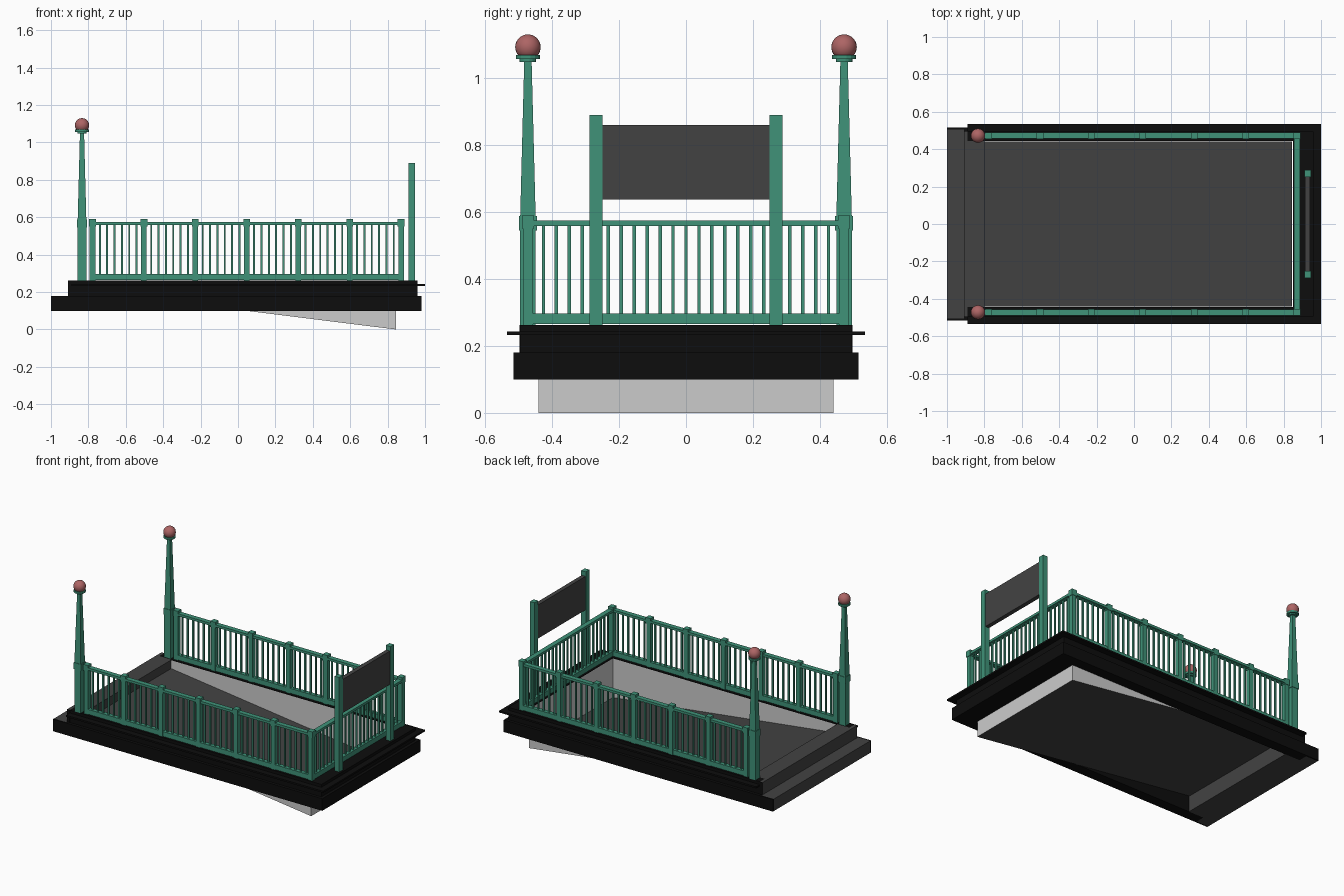
import bpy, bmesh, math
from mathutils import Matrix

if "Cube" in bpy.data.objects:
    bpy.data.objects.remove(bpy.data.objects["Cube"])


def material(name, rgb):
    m = bpy.data.materials.new(name)
    m.diffuse_color = (*rgb, 1)
    m.use_nodes = True
    m.node_tree.nodes["Principled BSDF"].inputs["Base Color"].default_value = m.diffuse_color
    return m


GREEN = material("green_paint", (0.05, 0.29, 0.19))
BLACK = material("black_stone", (0.004, 0.004, 0.004))
DARK = material("dark_grey", (0.055, 0.055, 0.055))
RED = material("red_glass", (0.42, 0.13, 0.13))


def box(bm, x0, x1, y0, y1, z0, z1):
    m = Matrix.Translation(((x0 + x1) / 2, (y0 + y1) / 2, (z0 + z1) / 2))
    bmesh.ops.create_cube(bm, size=1, matrix=m @ Matrix.Diagonal((x1 - x0, y1 - y0, z1 - z0, 1)))


def post(bm, x, y, w, z0, z1):
    box(bm, x - w / 2, x + w / 2, y - w / 2, y + w / 2, z0, z1)


def taper(bm, x, y, r0, r1, z0, z1, n=4):
    turn = Matrix.Rotation(math.pi / n, 4, 'Z')
    bmesh.ops.create_cone(bm, cap_ends=True, segments=n, radius1=r0, radius2=r1, depth=z1 - z0,
                          matrix=Matrix.Translation((x, y, (z0 + z1) / 2)) @ turn)


def finish(bm, name, mat=None, smooth=False):
    me = bpy.data.meshes.new(name)
    bm.to_mesh(me)
    bm.free()
    ob = bpy.data.objects.new(name, me)
    bpy.context.collection.objects.link(ob)
    if mat:
        me.materials.append(mat)
    if smooth:
        for p in me.polygons:
            p.use_smooth = True
    return ob


def frame(name, x0, x1, w, z0, z1):
    # three-sided kerb around the stairwell, open at the entrance
    bm = bmesh.new()
    for s in (-1, 1):
        a, b = sorted((s * 0.445, s * w))
        box(bm, x0, x1, a, b, z0, z1)
    box(bm, 0.85, x1, -0.445, 0.445, z0, z1)
    return finish(bm, name, BLACK)


# stone base in two tiers with a thin ledge
frame("lower_base", -0.91, 0.98, 0.515, 0.10, 0.18)
frame("upper_base", -0.89, 0.96, 0.495, 0.18, 0.262)
frame("base_ledge", -0.89, 1.0, 0.535, 0.232, 0.243)

# entrance steps with black cheeks
bm = bmesh.new()
box(bm, -1, -0.91, -0.505, 0.505, 0.10, 0.18)
box(bm, -0.91, -0.80, -0.445, 0.445, 0.10, 0.262)
for s in (-1, 1):
    a, b = sorted((s * 0.445, s * 0.494))
    box(bm, -0.91, -0.89, a, b, 0.18, 0.262)
finish(bm, "entrance_steps", DARK)
bm = bmesh.new()
for s in (-1, 1):
    a, b = sorted((s * 0.505, s * 0.515))
    box(bm, -1, -0.91, a, b, 0.10, 0.18)
    a, b = sorted((s * 0.494, s * 0.497))
    box(bm, -0.91, -0.89, a, b, 0.18, 0.262)
finish(bm, "step_cheeks", BLACK)

# sloping floor and grey walls of the stairwell
L, R, W = -0.80, 0.846, 0.44
bm = bmesh.new()
bm.faces.new([bm.verts.new(c) for c in ((L, -W, .205), (R, -W, 0), (R, W, 0), (L, W, .205))])
finish(bm, "stairwell_floor", DARK)
bm = bmesh.new()
for s in (-1, 1):
    bm.faces.new([bm.verts.new(c) for c in
                  ((L, s * W, .205), (R, s * W, 0), (R, s * W, .26), (L, s * W, .26))][::s])
bm.faces.new([bm.verts.new(c) for c in ((R, -W, 0), (R, -W, .26), (R, W, .26), (R, W, 0))])
finish(bm, "stairwell_walls")

# side railings and end railing
Y, X0, X1, N = 0.472, -0.778, 0.872, 6
STEP = (X1 - X0) / N
posts, rails, bars = bmesh.new(), bmesh.new(), bmesh.new()
for s in (-1, 1):
    y = s * Y
    for i in range(N + 1):
        x = X0 + i * STEP
        post(posts, x, y, 0.030, 0.262, 0.582)
        post(posts, x, y, 0.036, 0.55, 0.590)
        if i < N:
            for k in range(1, 7):
                post(bars, x + STEP * k / 7, y, 0.010, 0.29, 0.565)
    for z0, z1, h in ((0.265, 0.297, 0.014), (0.558, 0.574, 0.016)):
        box(rails, X0, X1, y - h, y + h, z0, z1)
for z0, z1, h in ((0.265, 0.297, 0.014), (0.558, 0.574, 0.016)):
    box(rails, X1 - h, X1 + h, -Y, Y, z0, z1)
for k in range(-11, 12):
    post(bars, X1, k * 0.0387, 0.010, 0.29, 0.565)
finish(posts, "railing_posts", GREEN)
finish(rails, "railing_rails", GREEN)
finish(bars, "railing_balusters", GREEN)

# tall tapered lamp posts with globes
Q = math.sqrt(2)
lamps, globes = bmesh.new(), bmesh.new()
for s in (-1, 1):
    x, y = -0.834, s * Y
    post(lamps, x, y, 0.046, 0.262, 0.55)
    post(lamps, x, y, 0.053, 0.545, 0.588)
    taper(lamps, x, y, 0.023 * Q, 0.011 * Q, 0.588, 1.052)
    taper(lamps, x, y, 0.025, 0.025, 1.048, 1.058, 16)
    taper(lamps, x, y, 0.037, 0.037, 1.056, 1.068, 16)
    bmesh.ops.create_uvsphere(globes, u_segments=24, v_segments=16, radius=0.038,
                              matrix=Matrix.Translation((x, y, 1.092)))
finish(lamps, "lamp_posts", GREEN)
finish(globes, "lamp_globes", RED, smooth=True)

# blank sign board on two posts behind the end railing
bm = bmesh.new()
for s in (-1, 1):
    box(bm, 0.912, 0.946, s * 0.269 - 0.019, s * 0.269 + 0.019, 0.262, 0.89)
finish(bm, "sign_posts", GREEN)
bm = bmesh.new()
box(bm, 0.914, 0.942, -0.252, 0.252, 0.637, 0.86)
finish(bm, "sign_board", DARK)
